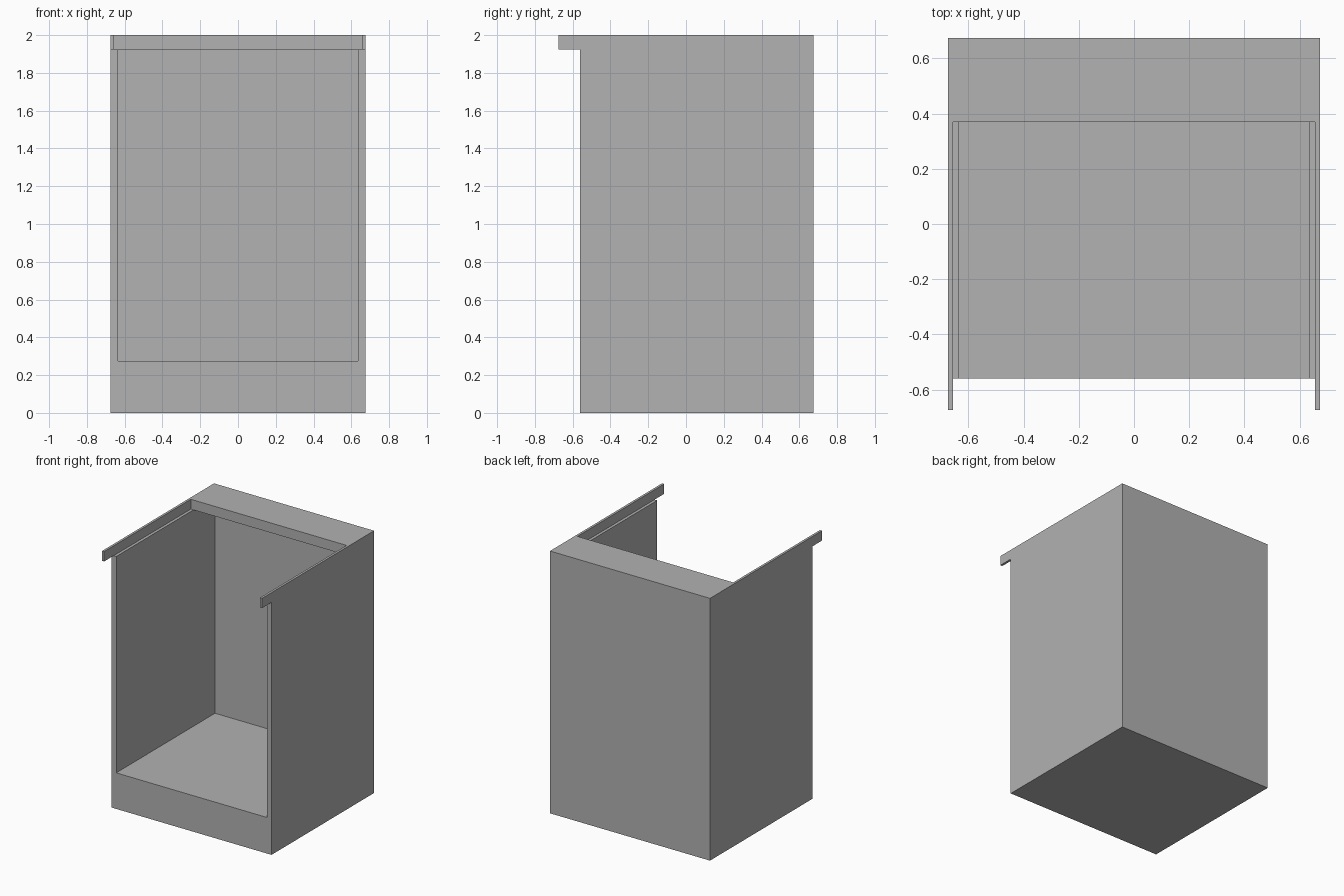
import bpy
import bmesh
from mathutils import Vector

default = bpy.data.objects.get("Cube")
if default:
    bpy.data.objects.remove(default, do_unlink=True)

# Main dimensions
HALF = 0.675       # half of the outer width and depth
FRONT = -0.56      # front of the walls
INNER = 0.635      # half width of the cavity
RAIL = 0.657       # inner side of the top rails
LEDGE = 1.925      # underside of rails and top panel
TOP = 2.0

grey = bpy.data.materials.new("plain grey")
grey.use_nodes = True
colour = (0.445, 0.445, 0.445, 1)
grey.diffuse_color = colour
grey.node_tree.nodes["Principled BSDF"].inputs["Base Color"].default_value = colour


def extrude_side_profile(name, points, half_width):
    """Extrude a (y, z) outline across x."""
    bm = bmesh.new()
    face = bm.faces.new([bm.verts.new((-half_width, y, z)) for y, z in points])
    moved = bmesh.ops.extrude_face_region(bm, geom=[face])["geom"]
    verts = [v for v in moved if isinstance(v, bmesh.types.BMVert)]
    bmesh.ops.translate(bm, verts=verts, vec=Vector((2 * half_width, 0, 0)))
    bmesh.ops.recalc_face_normals(bm, faces=bm.faces)
    mesh = bpy.data.meshes.new(name)
    bm.to_mesh(mesh)
    bm.free()
    mesh.materials.append(grey)
    obj = bpy.data.objects.new(name, mesh)
    bpy.context.collection.objects.link(obj)
    return obj


def rectangle(y0, y1, z0, z1):
    return [(y0, z0), (y1, z0), (y1, z1), (y0, z1)]


def cut(target, cutter):
    cutter.hide_render = True
    mod = target.modifiers.new("cut", "BOOLEAN")
    mod.operation = "DIFFERENCE"
    mod.solver = "EXACT"
    mod.object = cutter
    bpy.context.view_layer.objects.active = target
    bpy.ops.object.modifier_apply(modifier=mod.name)
    bpy.data.objects.remove(cutter, do_unlink=True)


# Cabinet block with the top overhanging the front
cabinet = extrude_side_profile("cabinet_body", [
    (FRONT, 0), (HALF, 0), (HALF, TOP), (-HALF, TOP), (-HALF, LEDGE), (FRONT, LEDGE)], HALF)

# Top opening, leaving two thin side rails and the rear top panel
cut(cabinet, extrude_side_profile("top_opening", rectangle(-1, 0.37, LEDGE, 2.2), RAIL))

# Inner cavity, open to the front, running under the rear top panel
cut(cabinet, extrude_side_profile("cavity", rectangle(-1, 0.63, 0.275, LEDGE), INNER))
